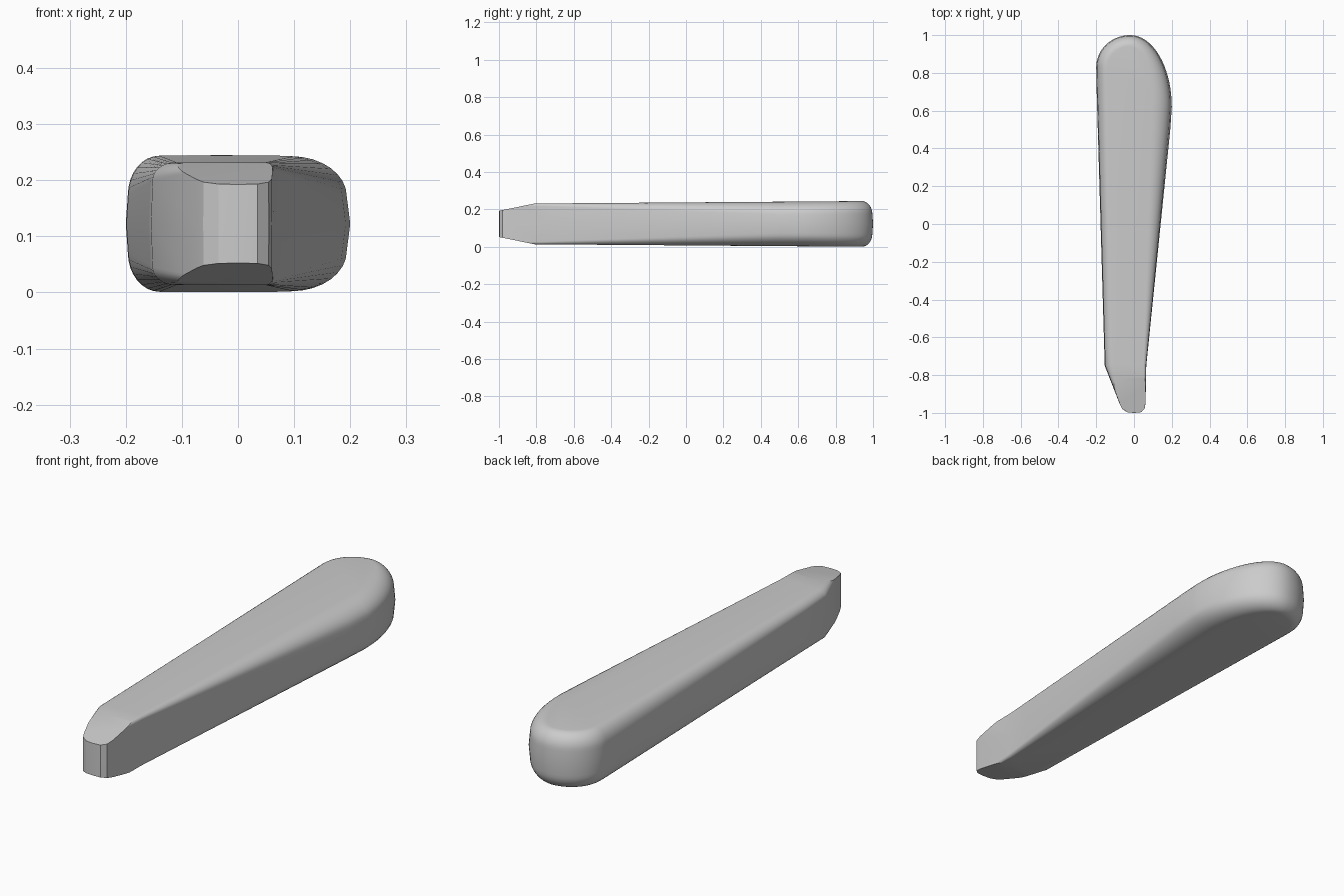
import bpy, bmesh, math
from mathutils import Vector

if "Cube" in bpy.data.objects:
    bpy.data.objects.remove(bpy.data.objects["Cube"])

MID = 0.1225

def half_thickness(y):
    return 0.115 + 0.0075 * y

# Outline seen from above, counter-clockwise: x, y, edge-round width, edge-round height
outline = [(-0.075, -0.955, .015, .015), (-0.062, -0.98, .012, .012), (-0.035, -0.997, .01, .01),
           (0, -1.0, .01, .01), (0.035, -0.997, .01, .01), (0.055, -0.98, .01, .01),
           (0.061, -0.95, .01, .01)]

def side(a, b, steps):
    for i in range(steps + 1):
        t = i / steps
        outline.append(tuple(p + (q - p) * t for p, q in zip(a, b)))

# Long right side
side((0.065, -0.75, .015, .015), (0.192, 0.5, .10, .07), 10)
# Lopsided rounded back end, made of two quarter ellipses
N = 18
for i in range(N + 1):
    a = math.pi / 2 * i / N
    t = i / N
    outline.append((-0.02 + 0.22 * math.cos(a), 0.62 + 0.38 * math.sin(a), .105 - .045 * t, .07))
for i in range(1, N + 1):
    a = math.pi / 2 * (1 + i / N)
    outline.append((-0.02 + 0.18 * math.cos(a), 0.83 + 0.17 * math.sin(a), .06, .07))
# Long left side
side((-0.199, 0.75, .06, .07), (-0.155, -0.75, .045, .032), 10)

bm = bmesh.new()
n = len(outline)
STEPS = 8

def ring(k, sign):
    # k = 0 is the widest line, later rings roll over the edge
    verts = []
    for i, (x, y, w, h) in enumerate(outline):
        p, q = outline[i - 1], outline[(i + 1) % n]
        d = Vector((q[0] - p[0], q[1] - p[1])).normalized()
        a = math.pi / 2 * max(k - 1, 0) / STEPS
        off = 0 if k == 0 else w * (0.06 + 0.94 * (1 - math.cos(a)))
        px, py = x - d.y * off, y + d.x * off
        ht = half_thickness(py)
        z = 0 if k == 0 else ht - h * (1 - math.sin(a))
        verts.append(bm.verts.new((px, py, MID + sign * z)))
    return verts

rings = [ring(k, -1) for k in range(STEPS + 1, 0, -1)] + [ring(k, 1) for k in range(STEPS + 2)]
for lo, hi in zip(rings, rings[1:]):
    for i in range(n):
        j = (i + 1) % n
        bm.faces.new((lo[i], lo[j], hi[j], hi[i]))
bm.faces.new(rings[0][::-1])
bm.faces.new(rings[-1])

# Sloped cuts that thin the front tip above and below
for s in (1, -1):
    res = bmesh.ops.bisect_plane(bm, geom=bm.verts[:] + bm.edges[:] + bm.faces[:], dist=1e-6,
                                 plane_co=(0, -1, MID + s * 0.07),
                                 plane_no=(0, -0.041, s * 0.2), clear_outer=False)
    no = Vector((0, -0.041, s * 0.2)).normalized()
    co = Vector((0, -1, MID + s * 0.07))
    # only the material ahead of the slope line is removed
    bmesh.ops.delete(bm, geom=[v for v in bm.verts if (v.co - co).dot(no) > 1e-5], context='VERTS')
    rim = [e for e in bm.edges if e.is_boundary]
    bmesh.ops.holes_fill(bm, edges=rim, sides=0)
bmesh.ops.recalc_face_normals(bm, faces=bm.faces[:])

me = bpy.data.meshes.new("tapered_handle")
bm.to_mesh(me)
bm.free()
ob = bpy.data.objects.new("tapered_handle", me)
bpy.context.collection.objects.link(ob)
bpy.context.view_layer.objects.active = ob
ob.select_set(True)
bpy.ops.object.shade_smooth_by_angle(angle=math.radians(25))
